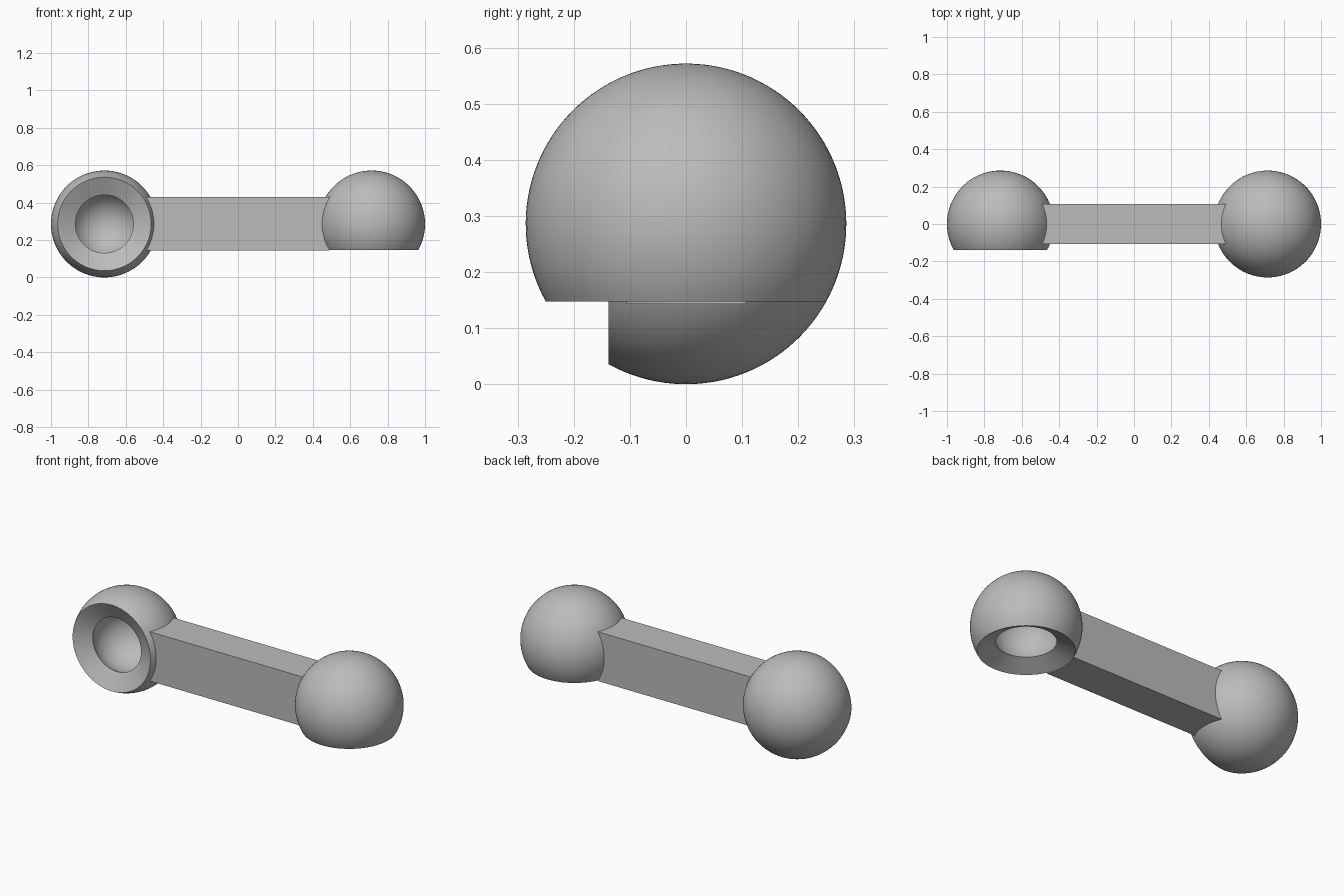
import bpy
import bmesh
import math
from mathutils import Matrix, Vector

cube = bpy.data.objects.get("Cube")
if cube:
    bpy.data.objects.remove(cube, do_unlink=True)

grey = bpy.data.materials.new("plain grey")
grey.use_nodes = True
colour = (0.5, 0.5, 0.5, 1)
grey.diffuse_color = colour
grey.node_tree.nodes["Principled BSDF"].inputs["Base Color"].default_value = colour

BALL = 0.2857          # outer ball radius
SOCKET = 0.1786        # hollow radius
MOUTH = 0.25           # rim radius
THROAT = 0.155         # hollow edge radius
CENTRE = 0.7143        # ball distance from the middle
rim_z = -math.sqrt(BALL ** 2 - MOUTH ** 2)
throat_z = -math.sqrt(SOCKET ** 2 - THROAT ** 2)


def arc(radius, start, end, steps):
    """Points on a circle in the XZ plane, by angle from straight up."""
    angles = [start + (end - start) * i / steps for i in range(steps + 1)]
    return [(radius * math.sin(a), radius * math.cos(a)) for a in angles]


def lathe(name, profile, matrix):
    bm = bmesh.new()
    verts = [bm.verts.new((r, 0, z)) for r, z in profile]
    edges = [bm.edges.new(pair) for pair in zip(verts, verts[1:])]
    bmesh.ops.spin(bm, geom=verts + edges, axis=(0, 0, 1), cent=(0, 0, 0),
                   angle=math.tau, steps=96, use_merge=True)
    bmesh.ops.remove_doubles(bm, verts=bm.verts, dist=1e-5)
    bmesh.ops.recalc_face_normals(bm, faces=bm.faces)
    bm.transform(matrix)
    return add_object(name, bm)


def add_object(name, bm):
    mesh = bpy.data.meshes.new(name)
    bm.to_mesh(mesh)
    bm.free()
    mesh.materials.append(grey)
    obj = bpy.data.objects.new(name, mesh)
    bpy.context.collection.objects.link(obj)
    return obj


# Hollow balls: outer shell, conical rim and round socket, mouth facing down
profile = (arc(BALL, 0, math.acos(rim_z / BALL), 40)
           + arc(SOCKET, math.acos(throat_z / SOCKET), 0, 28))
down = Matrix.Translation((CENTRE, 0, BALL))
forward = Matrix.Translation((-CENTRE, 0, BALL)) @ Matrix.Rotation(-math.pi / 2, 4, "X")
balls = [lathe("left_ball_socket", profile, down),
         lathe("right_ball_socket", profile, forward)]
for ball in balls:
    bpy.ops.object.select_all(action="DESELECT")
    ball.select_set(True)
    bpy.context.view_layer.objects.active = ball
    bpy.ops.object.shade_smooth_by_angle(angle=math.radians(25))

# Straight bar joining the balls
bm = bmesh.new()
bmesh.ops.create_cube(bm, size=1)
bmesh.ops.scale(bm, vec=Vector((1.03, 0.2143, 0.2857)), verts=bm.verts)
bmesh.ops.translate(bm, vec=Vector((0, 0, BALL)), verts=bm.verts)
bar = add_object("connecting_bar", bm)

# Keep the bar out of the downward mouth
plug = [(0, throat_z), (THROAT + 0.001, throat_z), (MOUTH + 0.001, rim_z),
        (MOUTH + 0.001, rim_z - 0.05), (0, rim_z - 0.05)]
cutter = lathe("mouth_cutter", plug, down)
cutter.hide_render = True
cutter.hide_set(True)
cut = bar.modifiers.new("mouth_clearance", "BOOLEAN")
cut.operation = "DIFFERENCE"
cut.solver = "EXACT"
cut.object = cutter
